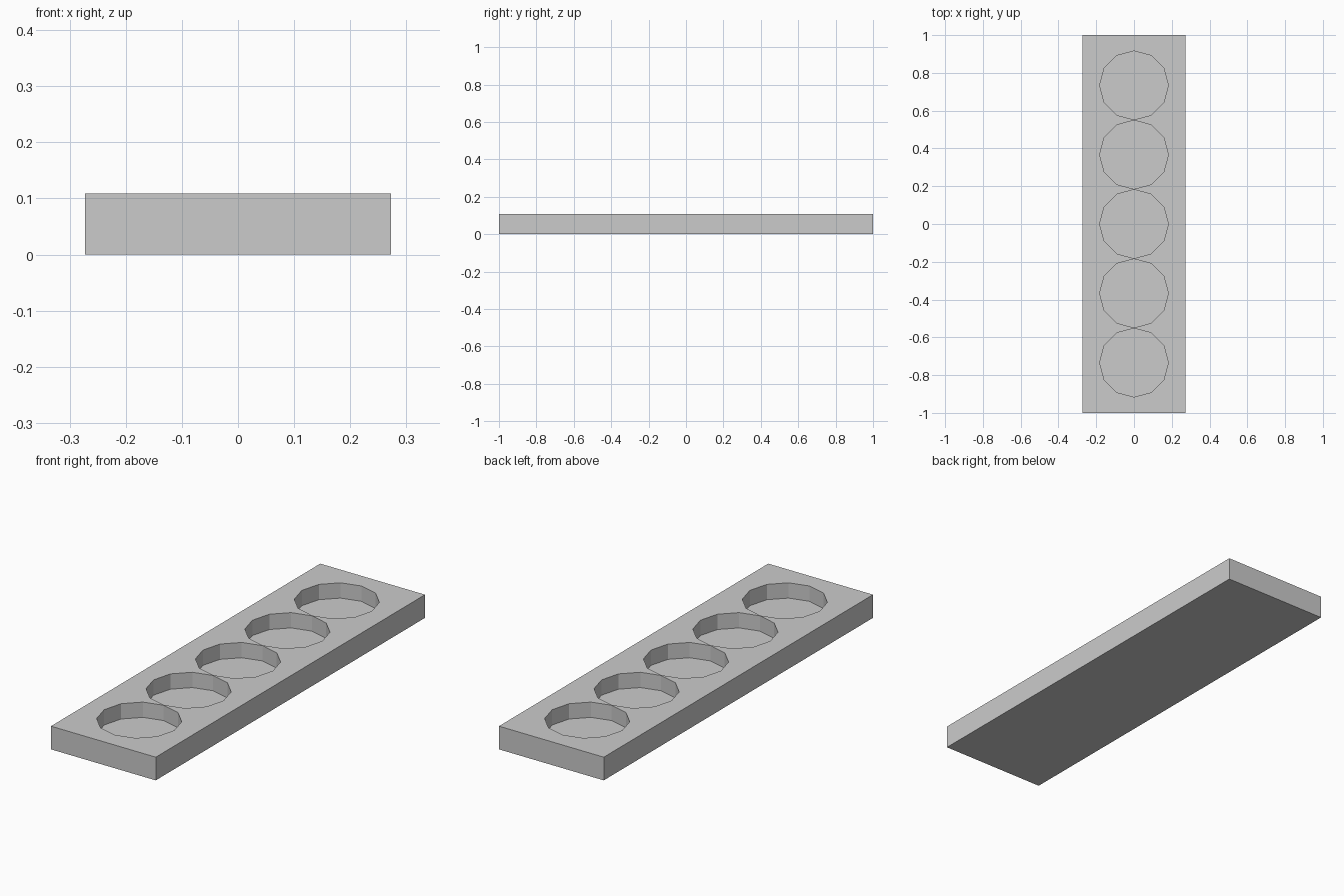
import bpy
import bmesh
from mathutils import Matrix

if "Cube" in bpy.data.objects:
    bpy.data.objects.remove(bpy.data.objects["Cube"], do_unlink=True)

WIDTH, LENGTH, HEIGHT = 0.545, 2.0, 0.109
FLOOR = 0.037
RADIUS, SPACING, SIDES = 0.182, 0.367, 12

grey = bpy.data.materials.new("plain grey")
grey.use_nodes = True
colour = (0.6, 0.6, 0.6, 1)
grey.diffuse_color = colour
grey.node_tree.nodes["Principled BSDF"].inputs["Base Color"].default_value = colour


def make_object(name, bm):
    mesh = bpy.data.meshes.new(name)
    bm.to_mesh(mesh)
    bm.free()
    mesh.materials.append(grey)
    obj = bpy.data.objects.new(name, mesh)
    bpy.context.collection.objects.link(obj)
    return obj


# Rectangular tray block
bm = bmesh.new()
bmesh.ops.create_cube(bm, size=1, matrix=Matrix.Translation((0, 0, HEIGHT / 2))
                      @ Matrix.Diagonal((WIDTH, LENGTH, HEIGHT, 1)))
tray = make_object("tray", bm)

# Row of five twelve-sided pocket cutters
bm = bmesh.new()
for i in range(-2, 3):
    bmesh.ops.create_cone(bm, cap_ends=True, segments=SIDES, radius1=RADIUS,
                          radius2=RADIUS, depth=HEIGHT,
                          matrix=Matrix.Translation((0, i * SPACING, FLOOR + HEIGHT / 2)))
cutter = make_object("pocket_cutter", bm)
cutter.hide_render = True

# Cut the blind pockets, then discard the cutter
cut = tray.modifiers.new("pockets", "BOOLEAN")
cut.operation = "DIFFERENCE"
cut.solver = "EXACT"
cut.object = cutter
bpy.context.view_layer.objects.active = tray
bpy.ops.object.modifier_apply(modifier=cut.name)
bpy.data.objects.remove(cutter, do_unlink=True)
